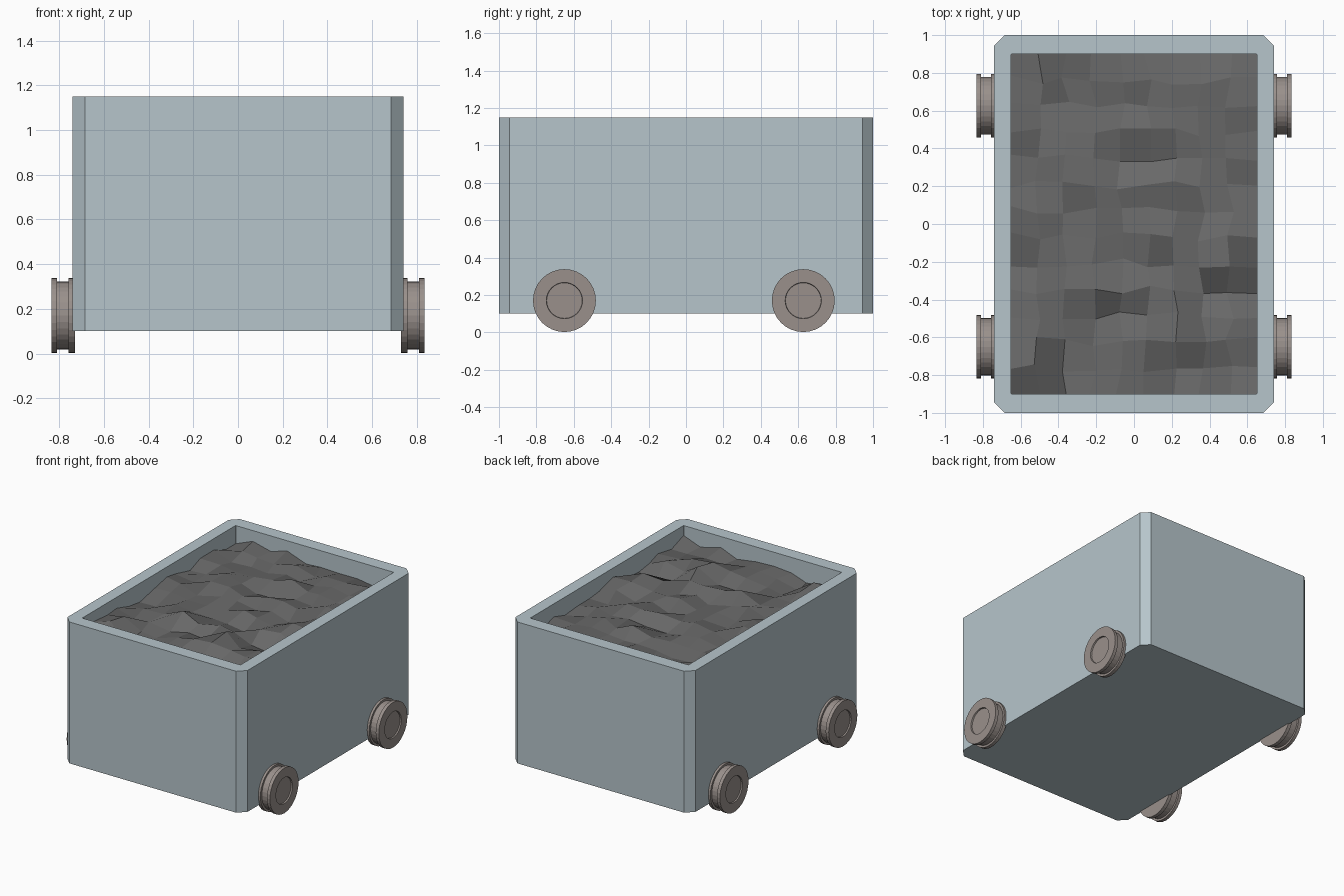
import bpy, bmesh, math, random

if "Cube" in bpy.data.objects:
    bpy.data.objects.remove(bpy.data.objects["Cube"])

random.seed(7)


def material(name, rgb):
    m = bpy.data.materials.new(name)
    m.diffuse_color = (*rgb, 1)
    m.use_nodes = True
    m.node_tree.nodes["Principled BSDF"].inputs["Base Color"].default_value = m.diffuse_color
    return m


PAINT = material("pale blue grey metal", (0.47, 0.56, 0.60))
STEEL = material("warm grey steel", (0.32, 0.28, 0.26))
ROCK = material("dark grey rock", (0.14, 0.14, 0.14))


def make_object(name, bm, mat):
    bmesh.ops.recalc_face_normals(bm, faces=bm.faces)
    mesh = bpy.data.meshes.new(name)
    bm.to_mesh(mesh)
    bm.free()
    mesh.materials.append(mat)
    ob = bpy.data.objects.new(name, mesh)
    bpy.context.collection.objects.link(ob)
    return ob


# Cart body: chamfered box with a sunken cavity
def octagon(bm, hx, hy, c, z):
    pts = [(hx, hy - c), (hx - c, hy), (c - hx, hy), (-hx, hy - c),
           (-hx, c - hy), (c - hx, -hy), (hx - c, -hy), (hx, c - hy)]
    return [bm.verts.new((x, y, z)) for x, y in pts]


def bridge(bm, a, b):
    n = len(a)
    for i in range(n):
        bm.faces.new((a[i], a[(i + 1) % n], b[(i + 1) % n], b[i]))


bm = bmesh.new()
rings = [octagon(bm, 0.74, 1.0, 0.055, 0.10),
         octagon(bm, 0.74, 1.0, 0.055, 1.15),
         octagon(bm, 0.65, 0.90, 0.002, 1.15),
         octagon(bm, 0.65, 0.90, 0.002, 0.20)]
for a, b in zip(rings, rings[1:]):
    bridge(bm, a, b)
bm.faces.new(rings[0])
bm.faces.new(rings[-1])
make_object("cart_body", bm, PAINT)

# Rock load: jittered grid with random heights and a few peaks and dips
NX, NY = 9, 13
HX, HY = 0.65, 0.90
BUMPS = [(0.23, -0.55, 0.07), (0.49, -0.11, 0.08), (0.0, 0.0, 0.03),
         (-0.55, -0.72, 0.06), (-0.40, -0.80, -0.06), (0.55, 0.85, -0.05),
         (0.60, -0.27, -0.06), (-0.2, -0.3, 0.04), (0.1, 0.5, 0.04)]
bm = bmesh.new()
grid = []
for j in range(NY + 1):
    row = []
    for i in range(NX + 1):
        x = -HX + 2 * HX * i / NX
        y = -HY + 2 * HY * j / NY
        z = 1.045 + random.uniform(-0.035, 0.035)
        for bx, by, h in BUMPS:
            z += h * math.exp(-((x - bx) ** 2 + (y - by) ** 2) / 0.012)
        if 0 < i < NX:
            x += random.uniform(-0.025, 0.025)
        if 0 < j < NY:
            y += random.uniform(-0.025, 0.025)
        row.append(bm.verts.new((x, y, min(z, 1.158))))
    grid.append(row)
for j in range(NY):
    for i in range(NX):
        bm.faces.new((grid[j][i], grid[j][i + 1], grid[j + 1][i + 1], grid[j + 1][i]))
make_object("rock_load", bm, ROCK)

# Wheels: lathed profile (distance from cart side, radius)
PROFILE = [(-0.01, 0.168), (0.017, 0.168), (0.017, 0.152), (0.070, 0.152),
           (0.070, 0.168), (0.095, 0.168), (0.095, 0.097), (0.085, 0.095)]
SEG = 32


def wheel(name, side, y):
    bm = bmesh.new()
    loops = []
    for d, r in PROFILE:
        loops.append([bm.verts.new((side * (0.74 + d),
                                    y + r * math.cos(2 * math.pi * k / SEG),
                                    0.17 + r * math.sin(2 * math.pi * k / SEG)))
                      for k in range(SEG)])
    for a, b in zip(loops, loops[1:]):
        bridge(bm, a, b)
    bm.faces.new(loops[0])
    bm.faces.new(loops[-1])
    make_object(name, bm, STEEL)


for side, sname in ((-1, "left"), (1, "right")):
    for y, yname in ((-0.65, "front"), (0.627, "back")):
        wheel(f"{yname}_{sname}_wheel", side, y)
